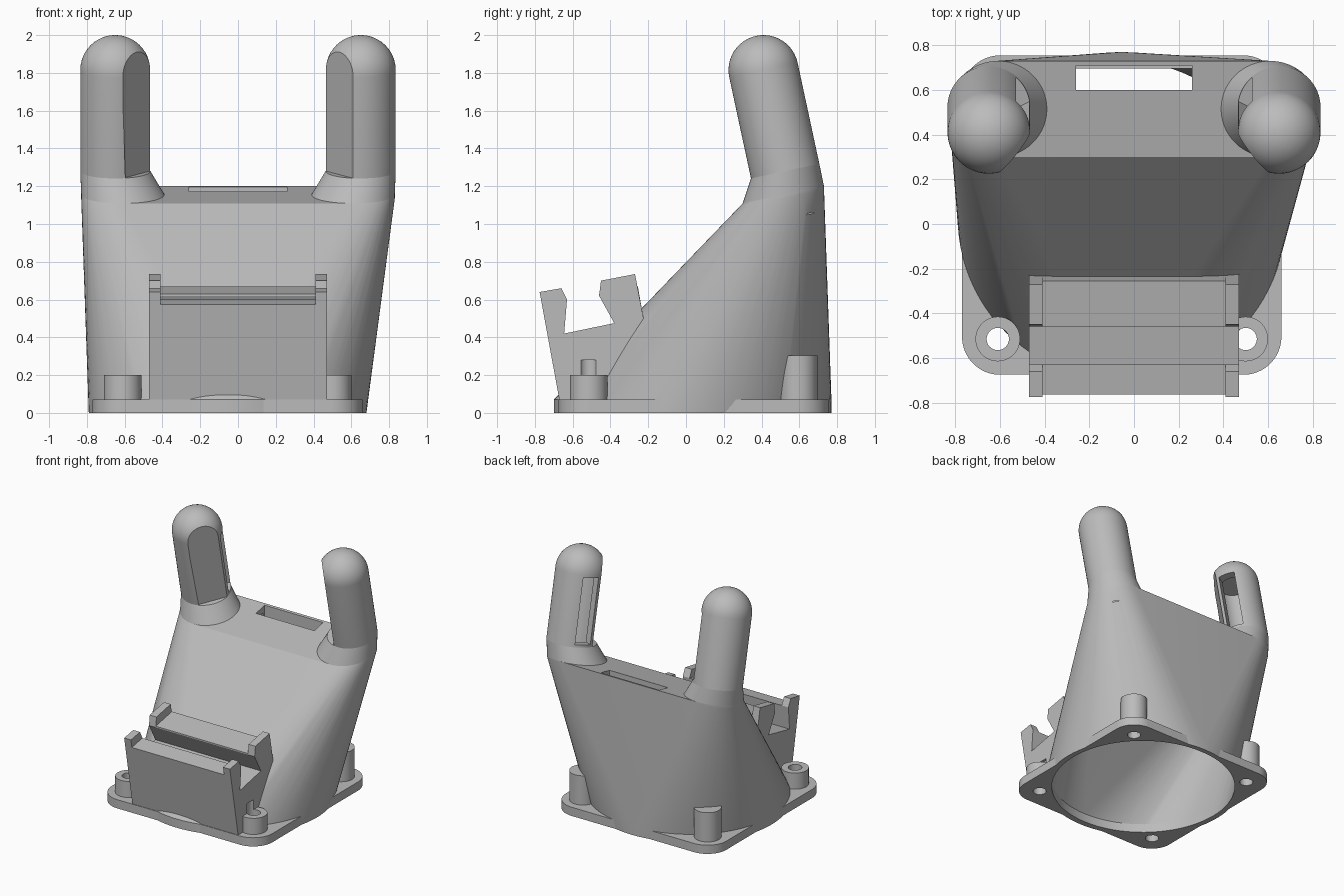
import bpy, bmesh, math
from math import pi, cos, sin
from mathutils import Matrix, Vector

cube = bpy.data.objects.get("Cube")
if cube:
    bpy.data.objects.remove(cube, do_unlink=True)

grey = bpy.data.materials.new("plain grey")
grey.use_nodes = True
grey.diffuse_color = (0.5, 0.5, 0.5, 1)
grey.node_tree.nodes["Principled BSDF"].inputs["Base Color"].default_value = (0.5, 0.5, 0.5, 1)

TILT = math.radians(12.1)
LEAN = Matrix.Rotation(TILT, 4, 'X')
CX, CY = -0.055, 0.04          # centre of the round inlet
PITCH = 0.555                  # half the screw spacing
cutters = []


def finish(bm, name):
    bmesh.ops.recalc_face_normals(bm, faces=bm.faces)
    mesh = bpy.data.meshes.new(name)
    bm.to_mesh(mesh)
    bm.free()
    mesh.materials.append(grey)
    ob = bpy.data.objects.new(name, mesh)
    bpy.context.scene.collection.objects.link(ob)
    return ob


def cutter(ob):
    ob.hide_render = True
    cutters.append(ob)
    return ob


def disc(centre, radius, rot=Matrix(), n=64):
    """Points of a circle, tilted by rot about its centre."""
    return [Vector(centre) + rot @ Vector((radius * cos(2 * pi * i / n), radius * sin(2 * pi * i / n), 0))
            for i in range(n)]


def hull(name, points):
    bm = bmesh.new()
    for p in points:
        bm.verts.new(p)
    out = bmesh.ops.convex_hull(bm, input=bm.verts)
    loose = {g for g in out["geom_interior"] + out["geom_unused"] if isinstance(g, bmesh.types.BMVert)}
    bmesh.ops.delete(bm, geom=list(loose), context='VERTS')
    bmesh.ops.dissolve_limit(bm, angle_limit=0.002, verts=bm.verts, edges=bm.edges)
    return finish(bm, name)


def box(name, low, high, matrix=Matrix()):
    return hull(name, [matrix @ Vector((x, y, z)) for x in (low[0], high[0])
                       for y in (low[1], high[1]) for z in (low[2], high[2])])


def cylinder(name, x, y, radius, z0, z1, n=48):
    return hull(name, disc((x, y, z0), radius, n=n) + disc((x, y, z1), radius, n=n))


def extrude_x(name, profile, x0, x1):
    """Extrude a (y, z) outline along x."""
    bm = bmesh.new()
    face = bm.faces.new([bm.verts.new((x0, y, z)) for y, z in profile])
    out = bmesh.ops.extrude_face_region(bm, geom=[face])
    verts = [g for g in out["geom"] if isinstance(g, bmesh.types.BMVert)]
    bmesh.ops.translate(bm, vec=(x1 - x0, 0, 0), verts=verts)
    return finish(bm, name)


def cut(ob, tools):
    bpy.context.view_layer.objects.active = ob
    for tool in tools:
        mod = ob.modifiers.new("cut", 'BOOLEAN')
        mod.operation = 'DIFFERENCE'
        mod.solver = 'EXACT'
        mod.object = tool
        bpy.ops.object.modifier_apply(modifier=mod.name)


# Hollow inside of the duct and the screw holes
inside = [p for s in (-1, 1) for p in disc((s * 0.61, 0.515, 1.105), 0.18, LEAN)]
cavity = cutter(hull("cavity_cutter", disc((CX, CY, -0.02), 0.69, n=96) + disc((CX, CY, 0.07), 0.69, n=96) + inside))
corners = [(sx, sy) for sx in (-1, 1) for sy in (-1, 1)]
holes = [cutter(cylinder("hole_cutter", CX + sx * PITCH, CY + sy * PITCH, 0.05, -0.1,
                         0.28 if sy < 0 else 0.25, 32)) for sx, sy in corners]

# Flange plate with rounded corners
plate = hull("base_plate", [p for sx, sy in corners for z in (0, 0.07)
                            for p in disc((CX + sx * 0.545, CY + sy * 0.545, z), 0.17)])
cut(plate, [cavity] + holes)
parts = [plate]

# Screw posts: short at the front, tall at the back
for (sx, sy), hole in zip(corners, holes):
    side, end = ("left" if sx > 0 else "right"), ("front" if sy < 0 else "back")
    post = cylinder(f"{end}_{side}_post", CX + sx * PITCH, CY + sy * PITCH, 0.1, 0.02, 0.2 if sy < 0 else 0.305)
    cut(post, [cavity, hole])
    parts.append(post)

# Prong ducts: flared foot, leaning tube, domed tip, flat front facet, rear outlet
channels = []
for s, side in ((1, "left"), (-1, "right")):
    base, tip = Vector((-0.65, 0.525, 1.28)), Vector((-0.65, 0.41, 1.815))
    mirror = Matrix.Scale(-s, 4, (1, 0, 0))
    local = mirror @ Matrix.Translation(base) @ LEAN

    dome = [tip + LEAN @ Vector((0.185 * cos(a) * cos(b), 0.185 * cos(a) * sin(b), 0.185 * sin(a)))
            for a in [pi / 24 * k for k in range(13)] for b in [2 * pi * i / 64 for i in range(64)]]
    tube = hull(f"{side}_prong", [mirror @ p for p in disc(base, 0.185, LEAN) + dome])
    foot = hull(f"{side}_prong_foot", [mirror @ p for p in disc(base, 0.185, LEAN)
                                       + disc((-0.61, 0.515, 1.155), 0.22, LEAN)])

    facet = cutter(box("facet_cutter", (0.144, -0.5, 0), (0.6, 0.5, 1),
                       local @ Matrix.Rotation(math.radians(-38.6), 4, 'Z')))
    outlet = cutter(box("outlet_cutter", (0, -0.06, 0.02), (0.4, 0.065, 0.53),
                        local @ Matrix.Rotation(math.radians(28), 4, 'Z')))
    bore = cutter(hull("bore_cutter", [local @ p for p in disc((0, 0, -0.25), 0.12) + disc((0, 0, 0.55), 0.12)]))
    channels.append(bore)
    cut(tube, [facet, bore, outlet])
    cut(foot, [bore])
    parts += [tube, foot]

# Duct body lofted from the round inlet to the wide top
top = [p for s in (-1, 1) for z in (1.135, 1.155) for p in disc((s * 0.61, 0.515, z), 0.22, LEAN)]
body = hull("duct_body", disc((CX, CY - 0.005, 0), 0.735, n=96) + disc((CX, CY - 0.005, 0.07), 0.735, n=96) + top)
slot = cutter(box("slot_cutter", (-0.26, 0.6, 1.0), (0.26, 0.71, 1.4)))
cut(body, [cavity, slot] + channels)
parts.append(body)

# Clip bracket: lower middle rail between two hooked end cheeks
back = [(-0.15, 0.5), (-0.3, 0.05)]
groove = [(-0.63, 0.6), (-0.645, 0.42), (-0.38, 0.475), (-0.46, 0.62)]
cheek = [(-0.667, 0.05), (-0.775, 0.64), (-0.66, 0.66)] + groove + [(-0.45, 0.70), (-0.27, 0.735), (-0.225, 0.5)] + back
rail = [(-0.667, 0.05), (-0.763, 0.575)] + groove + [(-0.46, 0.63), (-0.255, 0.67), (-0.225, 0.5)] + back
for name, outline, x0, x1 in (("bracket_rail", rail, -0.41, 0.41),
                              ("left_bracket_cheek", cheek, 0.41, 0.47),
                              ("right_bracket_cheek", cheek, -0.47, -0.41)):
    piece = extrude_x(name, outline, x0, x1)
    cut(piece, [cavity] + ([holes[2]] if x0 > 0 else []))
    parts.append(piece)

for tool in cutters:
    bpy.data.objects.remove(tool, do_unlink=True)

# Smooth the round surfaces, keep the edges crisp
bpy.ops.object.select_all(action='DESELECT')
for ob in parts:
    ob.select_set(True)
bpy.context.view_layer.objects.active = body
bpy.ops.object.shade_smooth_by_angle(angle=math.radians(25))
